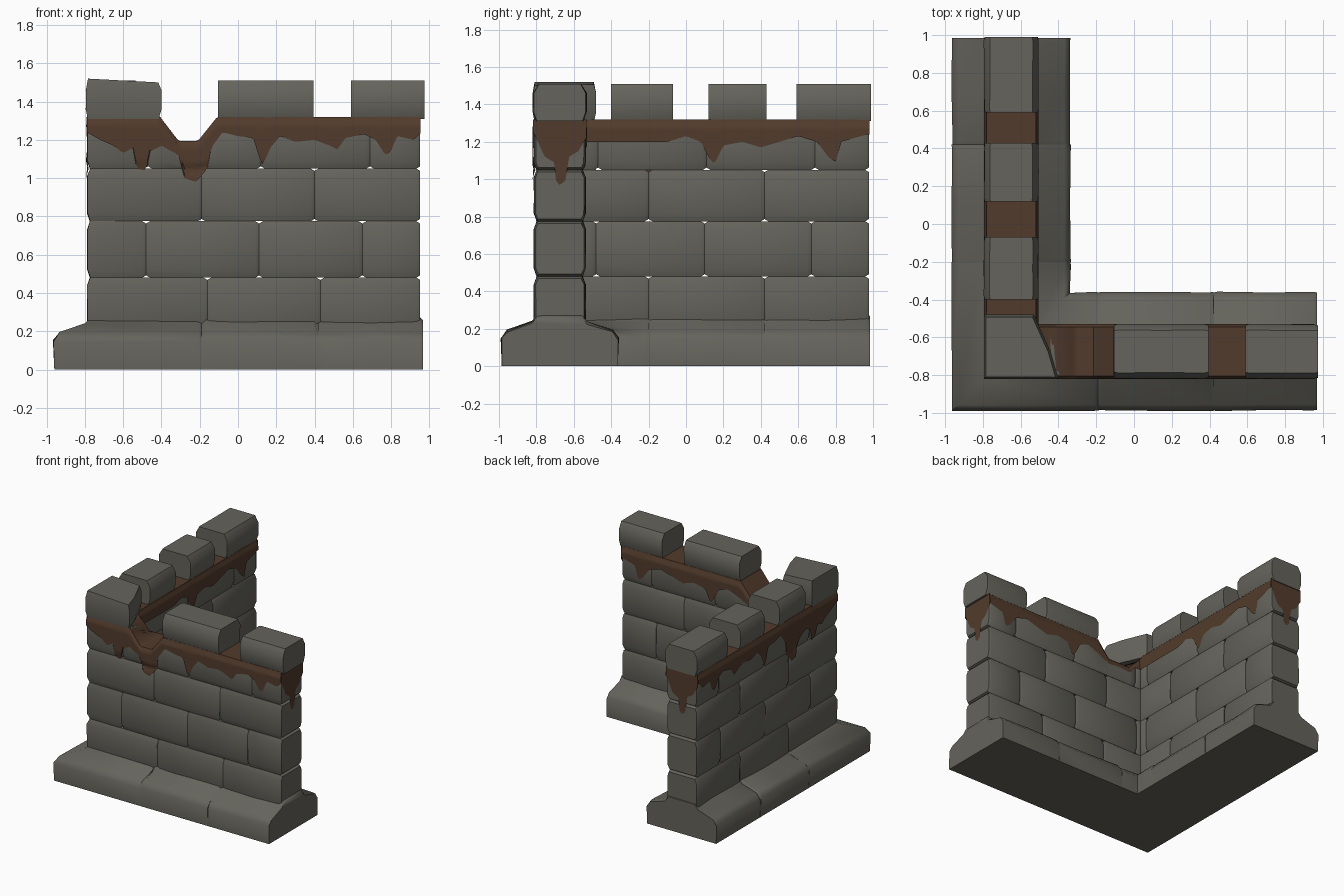
import bpy, bmesh, math, random

if "Cube" in bpy.data.objects:
    bpy.data.objects.remove(bpy.data.objects["Cube"])
random.seed(4)

CX, CY = -0.65, -0.675          # centre lines of the side wall (x) and front wall (y)
END = {'A': 0.952, 'B': 0.978}  # free ends of front leg (A) and side leg (B)
DIR = {'A': -1, 'B': 1}         # the path runs from A's end, round the corner C, to B's end


def material(name, rgb):
    m = bpy.data.materials.new(name)
    m.diffuse_color = (*rgb, 1)
    m.use_nodes = True
    m.node_tree.nodes["Principled BSDF"].inputs["Base Color"].default_value = m.diffuse_color
    return m


STONE = material("grey stone", (0.128, 0.125, 0.106))
BROWN = material("brown drips", (0.085, 0.044, 0.025))


def make(name, rings, mat, closed=True, angle=35):
    """Loft a skin through rings of points; closed rings get end caps."""
    bm = bmesh.new()
    vs = [[bm.verts.new(p) for p in r] for r in rings]
    n = len(rings[0])
    for a, b in zip(vs, vs[1:]):
        for i in range(n if closed else n - 1):
            j = (i + 1) % n
            bm.faces.new((a[i], a[j], b[j], b[i]))
    if closed:
        bm.faces.new(vs[0])
        bm.faces.new(vs[-1])
    bmesh.ops.recalc_face_normals(bm, faces=bm.faces)
    me = bpy.data.meshes.new(name)
    bm.to_mesh(me)
    bm.free()
    me.materials.append(mat)
    me.shade_smooth()
    me.set_sharp_from_angle(angle=math.radians(angle))
    ob = bpy.data.objects.new(name, me)
    bpy.context.collection.objects.link(ob)
    return ob


def pos(leg, u, v, z):
    """Point at station u of a leg, v outward from its centre line."""
    if leg == 'A':
        return (u, CY - v, z)
    if leg == 'B':
        return (CX - v, u, z)
    return (CX - v, CY - v, z)


def lerp(table, x):
    if x <= table[0][0]:
        return table[0][1]
    for (a, p), (b, q) in zip(table, table[1:]):
        if x <= b:
            return p + (q - p) * (x - a) / (b - a)
    return table[-1][1]


# Wall top with the broken notch beside the corner
NOTCH_OUT = [(-0.41, 1.32), (-0.31, 1.19), (-0.21, 1.19), (-0.11, 1.315)]
NOTCH_IN = [(-0.54, 1.32), (-0.41, 1.19), (-0.21, 1.19), (-0.11, 1.315)]


def top(leg, u, outer):
    if leg != 'A':
        return 1.315
    return lerp(NOTCH_OUT if outer else NOTCH_IN, u)


# Bulging cross-section of a stone course: height fraction, half thickness
BULGE = [(0, 0.125), (0.15, 0.14), (0.85, 0.14), (1, 0.125)]
LEVELS = [0.2, 0.48, 0.775, 1.05, 1.32]


def stations(a, b, extra=()):
    """(leg, u, scale, inset) stations for a block, with chamfered ends."""
    (la, ua), (lb, ub) = a, b
    st = [(la, ua, 0.94, 0.012), (la, ua + DIR[la] * 0.02, 1, 0)]
    if la == lb:
        mids = [u for u in extra if la == 'A' and ub + 0.03 < u < ua - 0.03]
        st += [(la, u, 1, 0) for u in sorted(mids, reverse=True) or [(ua + ub) / 2]]
    else:
        st.append(('C', 0, 1, 0))
    return st + [(lb, ub - DIR[lb] * 0.02, 1, 0), (lb, ub, 0.94, 0.012)]


def joints(ja, jb):
    return ([('A', END['A'])] + [('A', u) for u in ja]
            + [('B', u) for u in jb] + [('B', END['B'])])


# Stone courses, joints staggered
JOINTS = [((0.43, -0.16), (-0.20, 0.42)), ((0.65, 0.11, -0.48), (-0.48, 0.10, 0.67)),
          ((0.40, -0.19), (-0.20, 0.42)), ((0.69, 0.12, -0.47), (-0.47, 0.11, 0.69))]
for c, (ja, jb) in enumerate(JOINTS):
    js = joints(ja, jb)
    for k, (a, b) in enumerate(zip(js, js[1:])):
        rings = []
        for leg, u, sc, ins in stations(a, b, [p[0] for p in NOTCH_OUT] if c == 3 else ()):
            ring = []
            for side, prof in ((1, BULGE), (-1, BULGE[::-1])):
                z0 = LEVELS[c]
                z1 = top(leg, u, side > 0) if c == 3 else LEVELS[c + 1]
                for t, h in prof:
                    z = z0 + (z1 - z0) * t + (ins if t == 0 else -ins if t == 1 else 0)
                    ring.append(pos(leg, u, side * h * sc * random.uniform(0.965, 1), z))
            rings.append(ring)
        make(f"wall_stone_{c + 1}_{k + 1}", rings, STONE)

# Footing blocks, sloping up to the wall
FOOT = [(0, 0.31), (0.15, 0.317), (0.19, 0.285), (0.235, 0.15), (0.27, 0.12)]
js = joints((0.42, -0.19), (-0.2, 0.42))
js[0], js[-1] = ('A', 0.968), ('B', 0.985)
for k, (a, b) in enumerate(zip(js, js[1:])):
    rings = []
    for leg, u, sc, ins in stations(a, b):
        ring = []
        for side, prof in ((1, FOOT), (-1, FOOT[::-1])):
            for z, h in prof:
                zz = z + random.uniform(-0.008, 0.008) - ins * 0.6 if z else 0
                ring.append(pos(leg, u, side * h * (random.uniform(0.975, 1.0) if z else 1), zz))
        rings.append(ring)
    make(f"footing_block_{k + 1}", rings, STONE, angle=50)

# Merlons along both legs
MERLON = [(1.31, 0.128), (1.36, 0.146), (1.46, 0.146), (1.51, 0.115)]
for k, (leg, a, b) in enumerate([('A', 0.975, 0.59), ('A', 0.395, -0.105), ('B', -0.40, -0.07),
                                 ('B', 0.12, 0.43), ('B', 0.59, 0.99)]):
    rings = []
    for lg, u, sc, ins in stations((leg, a), (leg, b)):
        rings.append([pos(lg, u, s * h * (0.5 + sc / 2) * random.uniform(0.97, 1), z)
                      for s, prof in ((1, MERLON), (-1, MERLON[::-1])) for z, h in prof])
    make(f"merlon_{k + 1}", rings, STONE)

# Corner merlon with its broken slanting side
OUTLINE = [(-0.795, -0.82), (-0.40, -0.82), (-0.44, -0.68), (-0.53, -0.48), (-0.795, -0.48)]
make("corner_merlon", [[(-0.64 + (x + 0.64) * s, -0.67 + (y + 0.67) * s, z - (x + 0.79) * sl)
                        for x, y in OUTLINE]
                       for z, s, sl in ((1.31, 0.94, 0), (1.36, 1, 0), (1.46, 1, 0), (1.52, 0.93, 0.05))],
     STONE)

# Brown drip edges: position along the face, lower height
DRIP_1 = [(-0.79, 1.24), (-0.72, 1.2), (-0.65, 1.17), (-0.6, 1.13), (-0.55, 1.16), (-0.53, 1.05),
          (-0.48, 1.04), (-0.46, 1.14), (-0.4, 1.17), (-0.31, 1.12), (-0.28, 1.0), (-0.22, 0.98),
          (-0.16, 1.05), (-0.14, 1.16), (-0.08, 1.24), (0, 1.22), (0.08, 1.21), (0.11, 1.11),
          (0.13, 1.07), (0.17, 1.16), (0.22, 1.22), (0.3, 1.19), (0.4, 1.2), (0.48, 1.17),
          (0.52, 1.15), (0.56, 1.21), (0.66, 1.23), (0.72, 1.2), (0.77, 1.12), (0.8, 1.14),
          (0.83, 1.22), (0.92, 1.2), (0.97, 1.25)]
DRIP_2 = [(-0.53, 1.2), (-0.45, 1.2), (-0.41, 1.14), (-0.3, 1.15), (-0.2, 1.14), (-0.1, 1.19),
          (0, 1.23), (0.08, 1.2), (0.12, 1.12), (0.15, 1.08), (0.2, 1.18), (0.3, 1.2),
          (0.4, 1.17), (0.5, 1.2), (0.6, 1.23), (0.7, 1.2), (0.76, 1.12), (0.8, 1.09),
          (0.83, 1.2), (0.9, 1.22), (0.97, 1.24)]
DRIP_2B = [(u, max(z, 1.2) if u < -0.05 else z) for u, z in DRIP_2]
DRIP_END = [(-0.14, 1.25), (-0.08, 1.12), (-0.03, 1.09), (-0.02, 0.99), (0, 0.97), (0.03, 0.99),
            (0.05, 1.12), (0.1, 1.15), (0.14, 1.22)]


def half(z, z_top):
    """Half thickness of the upper two courses at height z."""
    z0, z1 = (1.05, z_top) if z > 1.05 else (0.775, 1.05)
    return lerp(BULGE, (z - z0) / (z1 - z0)) + 0.005


def samples(a, b, step=0.015):
    n = max(2, round((b - a) / step))
    return [a + (b - a) * i / n for i in range(n + 1)]


# Brown skins on the long faces
for name, leg, side, start, table in (("front_outer_drips", 'A', 1, CX - 0.14, DRIP_1),
                                      ("side_outer_drips", 'B', 1, CY - 0.14, DRIP_1),
                                      ("front_inner_drips", 'A', -1, CX + 0.13, DRIP_2),
                                      ("side_inner_drips", 'B', -1, CY + 0.13, DRIP_2B)):
    rings = []
    for u in samples(start, END[leg] + 0.003):
        zt = top(leg, u, side > 0)
        lo = min(lerp(table, u), zt - 0.03)
        zs = [zt + 0.004 + (lo - zt - 0.004) * i / 12 for i in range(13)]
        rings.append([pos(leg, u, side * half(z, zt), z) for z in zs])
    make(name, rings, BROWN, closed=False)

# Brown skins on the two free ends
for name, leg, flip in (("front_end_drips", 'A', 1), ("side_end_drips", 'B', -1)):
    rings = []
    for v in samples(-0.142, 0.142, 0.01):
        lo = lerp(DRIP_END, -v * flip)
        rings.append([pos(leg, END[leg] + 0.005, v, z) for z in (1.32, lo)])
    make(name, rings, BROWN, closed=False)

# Brown cap along the wall top, showing between the merlons
for name, leg, start in (("front_cap", 'A', CX - 0.12), ("side_cap", 'B', CY - 0.12)):
    rings = [[pos(leg, u, v, top(leg, u, v > 0) + 0.004) for v in (-0.131, 0.131)]
             for u in samples(start, END[leg] + 0.004)]
    ob = make(name, rings, BROWN, closed=False)
    if ob.data.polygons[0].normal.z < 0:
        ob.data.flip_normals()
